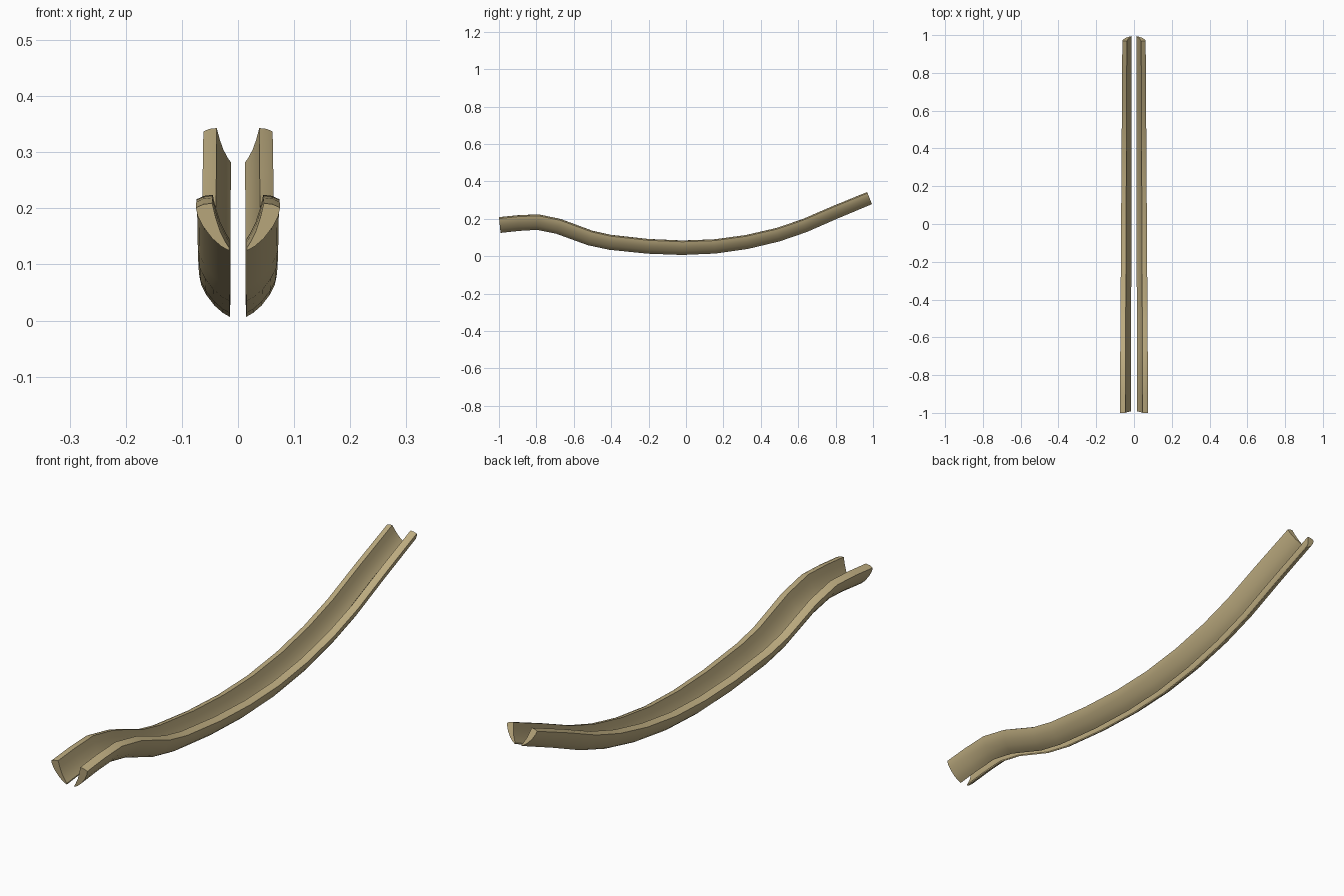
import bpy, bmesh, math
from mathutils import Vector

if "Cube" in bpy.data.objects:
    bpy.data.objects.remove(bpy.data.objects["Cube"])

mat = bpy.data.materials.new("tan wood")
mat.diffuse_color = (0.52, 0.42, 0.22, 1)
mat.use_nodes = True
mat.node_tree.nodes["Principled BSDF"].inputs["Base Color"].default_value = mat.diffuse_color

# top edge of the rail, (y, z)
PATH = [(-1.0, .209), (-.9, .219), (-.79, .224), (-.67, .199), (-.5, .136), (-.4, .114), (-.2, .092),
        (-.02, .084), (.15, .090), (.32, .113), (.48, .150), (.62, .197), (.78, .266), (.968, .343)]
# cross-section: (distance from centre, depth below top edge); crescent open toward the centre
SECTION = [(.046, 0), (.062, .002), (.075, .008), (.072, .022), (.062, .042), (.046, .063), (.030, .077),
           (.016, .085), (.0155, .080), (.022, .070), (.032, .050), (.040, .025)]


def rail(name, side):
    bm = bmesh.new()
    rings = []
    for i, (y, z) in enumerate(PATH):
        a, b = PATH[max(i - 1, 0)], PATH[min(i + 1, len(PATH) - 1)]
        t = Vector((b[0] - a[0], b[1] - a[1])).normalized()
        s = 1 - .18 * (y + 1) / 2            # taper toward the back
        rings.append([bm.verts.new((side * x * s, y + t.y * d * s, z - t.x * d * s)) for x, d in SECTION])
    n = len(SECTION)
    for r, q in zip(rings, rings[1:]):
        for j in range(n):
            k = (j + 1) % n
            bm.faces.new((r[j], r[k], q[k], q[j]))
    # end caps
    bm.faces.new(rings[0])
    bm.faces.new(rings[-1])
    bmesh.ops.recalc_face_normals(bm, faces=bm.faces[:])
    me = bpy.data.meshes.new(name)
    bm.to_mesh(me)
    bm.free()
    me.materials.append(mat)
    ob = bpy.data.objects.new(name, me)
    bpy.context.collection.objects.link(ob)
    bpy.context.view_layer.objects.active = ob
    ob.select_set(True)
    bpy.ops.object.shade_smooth_by_angle(angle=math.radians(35))
    ob.select_set(False)


rail("left_rail", -1)
rail("right_rail", 1)
